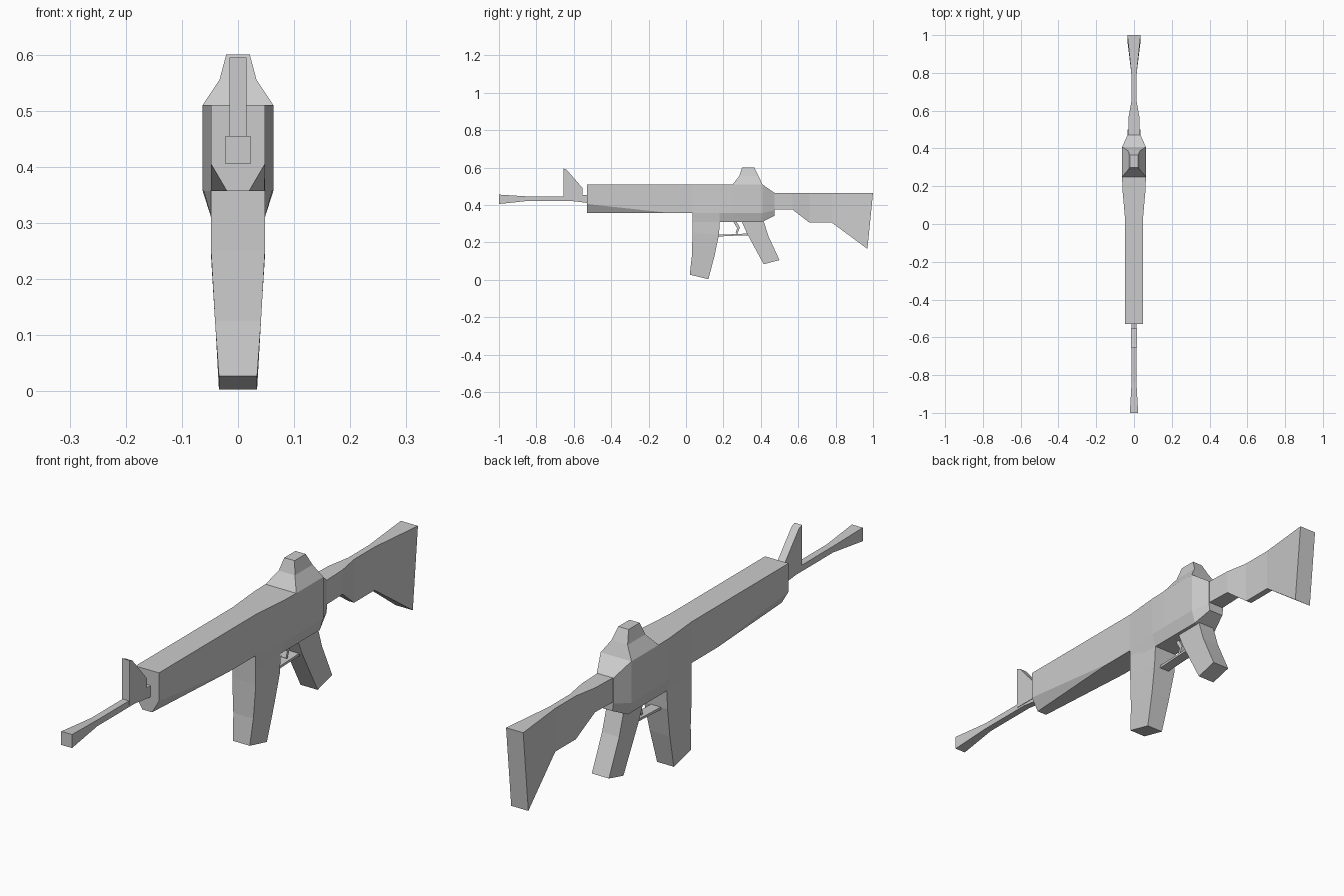
import bpy, bmesh

if "Cube" in bpy.data.objects:
    bpy.data.objects.remove(bpy.data.objects["Cube"], do_unlink=True)

grey = bpy.data.materials.new("plain grey")
grey.use_nodes = True
GREY = (0.6, 0.6, 0.6, 1)
grey.diffuse_color = GREY
grey.node_tree.nodes["Principled BSDF"].inputs["Base Color"].default_value = GREY


def loft(name, rings):
    """Skin a list of equal-length point rings and cap both ends."""
    bm = bmesh.new()
    loops = [[bm.verts.new(p) for p in ring] for ring in rings]
    n = len(loops[0])
    for a, b in zip(loops, loops[1:]):
        for i in range(n):
            j = (i + 1) % n
            bm.faces.new((a[i], a[j], b[j], b[i]))
    bm.faces.new(loops[0])
    bm.faces.new(loops[-1])
    bmesh.ops.remove_doubles(bm, verts=bm.verts, dist=0.0005)
    bmesh.ops.recalc_face_normals(bm, faces=bm.faces)
    mesh = bpy.data.meshes.new(name)
    bm.to_mesh(mesh)
    bm.free()
    mesh.materials.append(grey)
    obj = bpy.data.objects.new(name, mesh)
    bpy.context.collection.objects.link(obj)
    return obj


def slab(name, sections):
    """Four-sided part; a section is (y1, z1, y2, z2, half_width)."""
    loft(name, [[(-w, y1, z1), (w, y1, z1), (w, y2, z2), (-w, y2, z2)]
                for y1, z1, y2, z2, w in sections])


def housing(name, sections):
    """Box with lower chamfers: (y, top, chamfer_z, bottom, half_width, bottom_half)."""
    loft(name, [[(w, y, t), (w, y, c), (b, y, z), (-b, y, z), (-w, y, c), (-w, y, t)]
                for y, t, c, z, w, b in sections])


# Fore-end with a chamfered underside that fades out
housing("handguard", [
    (-.53, .51, .405, .357, .048, .02),
    (-.115, .51, .36, .357, .048, .047),
    (.035, .51, .36, .357, .048, .047)])

# Wider receiver, tapered at the back
housing("receiver", [
    (.035, .51, .357, .31, .048, .048),
    (.18, .51, .357, .31, .061, .048),
    (.25, .51, .357, .31, .063, .048),
    (.408, .51, .357, .31, .063, .048),
    (.472, .465, .37, .342, .034, .03)])

# Rear sight hump, lofted upward
slab("rear_sight", [
    (.25, .51, .408, .51, .063),
    (.285, .555, .388, .555, .033),
    (.30, .60, .365, .60, .021)])

# Barrel flaring toward the muzzle
slab("barrel", [
    (-1, .455, -1, .405, .022),
    (-.84, .445, -.84, .422, .013),
    (-.62, .445, -.62, .422, .013),
    (-.52, .455, -.52, .41, .013)])

# Front sight blade
slab("front_sight", [
    (-.655, .43, -.553, .43, .015),
    (-.655, .49, -.553, .49, .015),
    (-.655, .595, -.638, .588, .015)])

# Stock, pinched in the middle
slab("stock", [
    (.46, .465, .46, .375, .032),
    (.57, .465, .57, .375, .028),
    (.66, .465, .66, .305, .012),
    (.78, .465, .78, .305, .012),
    (1, .465, .97, .165, .035)])

# Curved magazine
slab("magazine", [
    (.035, .33, .182, .33, .048),
    (.035, .25, .176, .24, .048),
    (.031, .125, .153, .13, .041),
    (.02, .027, .12, .003, .034)])

# Pistol grip
slab("grip", [
    (.29, .33, .41, .33, .035),
    (.325, .25, .44, .235, .035),
    (.415, .083, .50, .105, .035)])

# Trigger guard strip and bent trigger
slab("trigger_guard", [
    (.17, .241, .17, .231, .02),
    (.27, .244, .27, .236, .02),
    (.34, .248, .34, .238, .02)])
slab("trigger", [
    (.25, .315, .268, .315, .01),
    (.274, .275, .288, .278, .01),
    (.265, .25, .274, .245, .01)])
